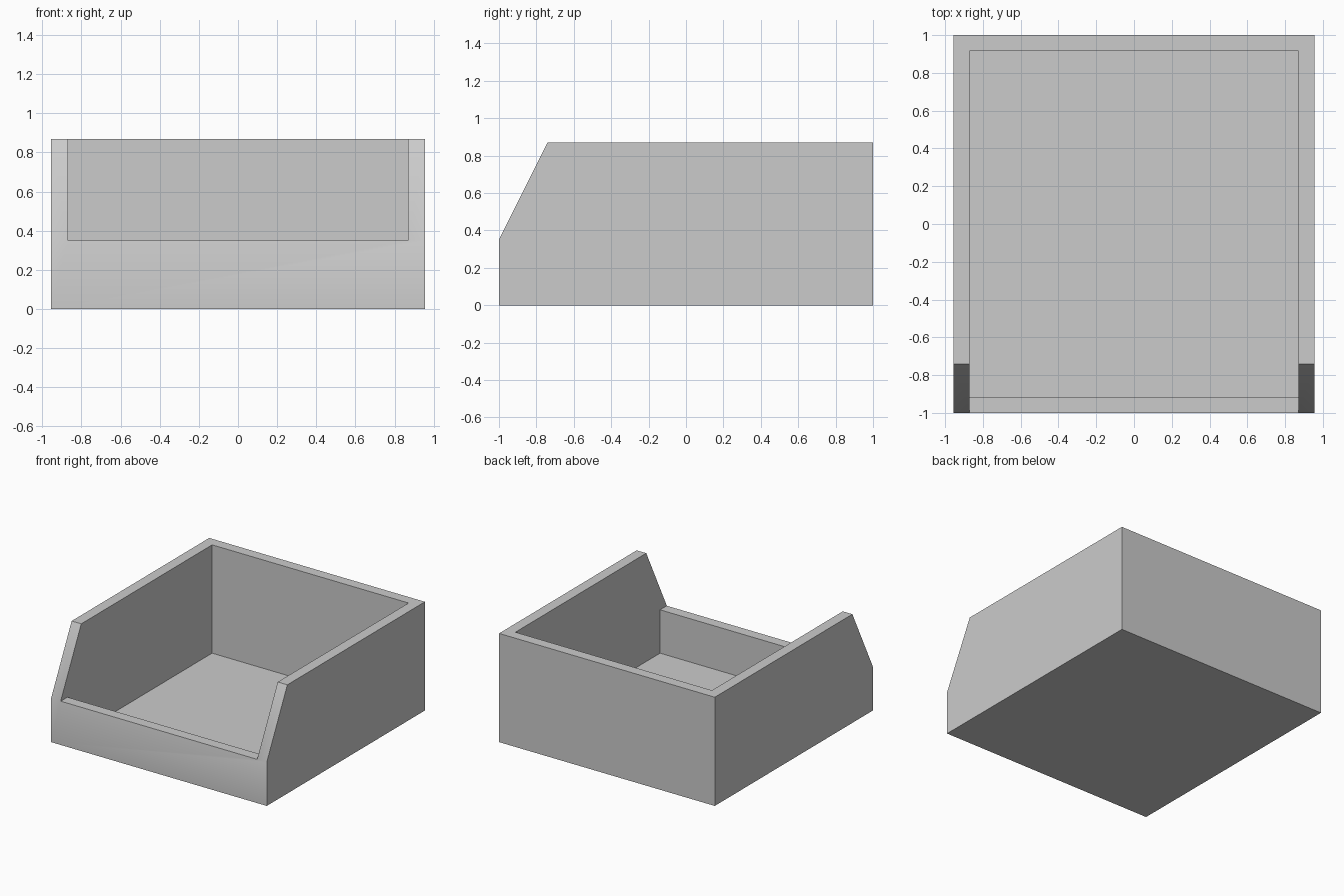
import bpy
import bmesh

cube = bpy.data.objects.get("Cube")
if cube:
    bpy.data.objects.remove(cube, do_unlink=True)

HALF_WIDTH, HALF_DEPTH, HEIGHT = 0.955, 1.0, 0.87
WALL, FLOOR, LIP = 0.085, 0.003, 0.35
SLOPE_TOP = -0.74

grey = bpy.data.materials.new("plain grey")
grey.use_nodes = True
grey.diffuse_color = (0.6, 0.6, 0.6, 1)
grey.node_tree.nodes["Principled BSDF"].inputs["Base Color"].default_value = (0.6, 0.6, 0.6, 1)


def extrude_profile(name, profile, half_width):
    """Extrude a closed (y, z) profile across the x axis."""
    bm = bmesh.new()
    face = bm.faces.new([bm.verts.new((-half_width, y, z)) for y, z in profile])
    new = bmesh.ops.extrude_face_region(bm, geom=[face])["geom"]
    verts = [v for v in new if isinstance(v, bmesh.types.BMVert)]
    bmesh.ops.translate(bm, verts=verts, vec=(2 * half_width, 0, 0))
    bmesh.ops.recalc_face_normals(bm, faces=bm.faces)
    mesh = bpy.data.meshes.new(name)
    bm.to_mesh(mesh)
    bm.free()
    mesh.materials.append(grey)
    obj = bpy.data.objects.new(name, mesh)
    bpy.context.collection.objects.link(obj)
    return obj


# Solid block with a sloping front
bin_body = extrude_profile("storage_bin", [
    (-HALF_DEPTH, 0), (HALF_DEPTH, 0), (HALF_DEPTH, HEIGHT),
    (SLOPE_TOP, HEIGHT), (-HALF_DEPTH, LIP)], HALF_WIDTH)

# Hollow that opens at the top and above the low front lip
inner = HALF_DEPTH - WALL
cutter = extrude_profile("hollow_cutter", [
    (-2, LIP), (-inner, LIP), (-inner, FLOOR), (inner, FLOOR),
    (inner, 2), (-2, 2)], HALF_WIDTH - WALL)
cutter.hide_render = True

hollow = bin_body.modifiers.new("hollow", "BOOLEAN")
hollow.operation = "DIFFERENCE"
hollow.solver = "EXACT"
hollow.object = cutter

bpy.ops.object.select_all(action="DESELECT")
bpy.context.view_layer.objects.active = bin_body
bin_body.select_set(True)
bpy.ops.object.modifier_apply(modifier=hollow.name)
bpy.data.objects.remove(cutter, do_unlink=True)

# Soft shading where the slope meets the front, crisp edges elsewhere
bpy.ops.object.shade_smooth_by_angle()
